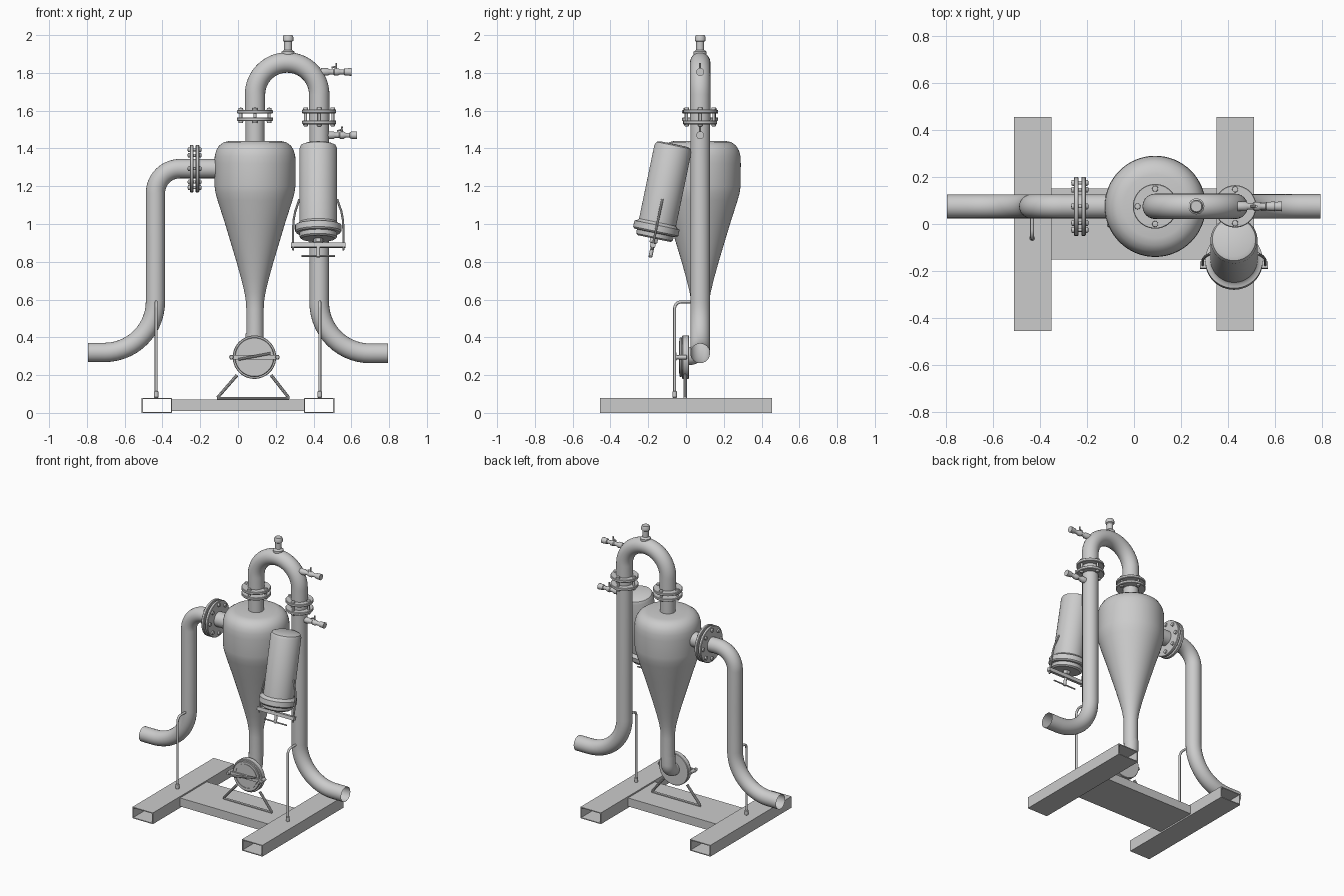
import bpy, bmesh
from math import sin, cos, pi, tan, radians
from mathutils import Matrix, Vector

if "Cube" in bpy.data.objects:
    bpy.data.objects.remove(bpy.data.objects["Cube"])

T = Matrix.Translation
AX_X = Matrix.Rotation(pi / 2, 4, 'Y')    # local z -> +x
AX_Y = Matrix.Rotation(pi / 2, 4, 'X')    # local z -> -y
PY = 0.075                                # shared depth of the pipework


def finish(ob):
    bpy.ops.object.select_all(action='DESELECT')
    ob.select_set(True)
    bpy.context.view_layer.objects.active = ob
    bpy.ops.object.shade_smooth_by_angle(angle=radians(35))
    return ob


def from_bm(name, bm):
    bmesh.ops.remove_doubles(bm, verts=bm.verts, dist=1e-5)
    bmesh.ops.recalc_face_normals(bm, faces=bm.faces)
    me = bpy.data.meshes.new(name)
    bm.to_mesh(me)
    bm.free()
    ob = bpy.data.objects.new(name, me)
    bpy.context.collection.objects.link(ob)
    return finish(ob)


def lathe(name, profile, mats, n=40):
    """Revolve (radius, height) points about local z, once per matrix."""
    bm = bmesh.new()
    for m in mats:
        rings = [[bm.verts.new(m @ Vector((r * cos(2 * pi * i / n), r * sin(2 * pi * i / n), z)))
                  for i in range(n)] for r, z in profile]
        for a, b, pa, pb in zip(rings, rings[1:], profile, profile[1:]):
            for i in range(n):
                j = (i + 1) % n
                vs = [a[i], a[j], b[j], b[i]]
                if pa[0] == 0:
                    vs = [a[i], b[j], b[i]]
                elif pb[0] == 0:
                    vs = [a[i], a[j], b[i]]
                bm.faces.new(vs)
    return from_bm(name, bm)


def disc(r, z0, z1, c=0.003):
    return [(0, z0), (r - c, z0), (r, z0 + c), (r, z1 - c), (r - c, z1), (0, z1)]


def fillet(pts, rad, steps=14):
    pts = [Vector(p) for p in pts]
    out = [pts[0]]
    for p0, p, p1 in zip(pts, pts[1:], pts[2:]):
        u, v = (p0 - p).normalized(), (p1 - p).normalized()
        half = u.angle(v) / 2
        c = p + (u + v).normalized() * rad / sin(half)
        a = (p + u * rad / tan(half) - c).normalized()
        b = (p + v * rad / tan(half) - c).normalized()
        out += [c + a.slerp(b, i / steps) * rad for i in range(steps + 1)]
    return out + [pts[-1]]


def tube(name, paths, r, caps=False, cyclic=False, res=10):
    cu = bpy.data.curves.new(name, 'CURVE')
    cu.dimensions = '3D'
    cu.twist_mode = 'MINIMUM'
    cu.bevel_depth, cu.bevel_resolution, cu.use_fill_caps = r, res, caps
    for path in paths:
        s = cu.splines.new('POLY')
        s.points.add(len(path) - 1)
        for q, p in zip(s.points, path):
            q.co = (*p, 1)
        s.use_cyclic_u = cyclic
    ob = bpy.data.objects.new(name, cu)
    bpy.context.collection.objects.link(ob)
    bpy.ops.object.select_all(action='DESELECT')
    ob.select_set(True)
    bpy.context.view_layer.objects.active = ob
    bpy.ops.object.convert(target='MESH')
    return finish(bpy.context.object)


def box(name, lo, hi, m=Matrix()):
    bm = bmesh.new()
    lo, hi = Vector(lo), Vector(hi)
    bmesh.ops.create_cube(bm, size=1, matrix=m @ T((lo + hi) / 2) @ Matrix.Diagonal((*(hi - lo), 1)))
    return from_bm(name, bm)


def channel(name, w, h, length, t, m):
    """Hollow rectangular beam along local y."""
    bm = bmesh.new()
    ring = [(-1, 0), (1, 0), (1, 1), (-1, 1)]
    rows = []
    for y in (-length / 2, length / 2):
        rows.append([bm.verts.new(m @ Vector((x * w / 2, y, z * h))) for x, z in ring])
        rows.append([bm.verts.new(m @ Vector((x * (w / 2 - t), y, t + z * (h - 2 * t)))) for x, z in ring])
    for a, b in ((0, 2), (2, 3), (3, 1), (1, 0)):
        for i in range(4):
            j = (i + 1) % 4
            bm.faces.new([rows[a][i], rows[a][j], rows[b][j], rows[b][i]])
    return from_bm(name, bm)


def flange(name, m, r, gap, thick, bolts, bolt_ring):
    """Pair of plates around the local origin with a ring of bolts."""
    h = gap / 2
    lathe(name + "_plates", disc(r, h, h + thick), [m, m @ Matrix.Rotation(pi, 4, 'X')], 48)
    e = h + thick
    prof = [(0, -e - .012), (.012, -e - .01), (.013, -e), (.008, -e), (.008, e),
            (.013, e), (.012, e + .01), (0, e + .012)]
    ms = [m @ Matrix.Rotation(2 * pi * i / bolts, 4, 'Z') @ T((bolt_ring, 0, 0)) for i in range(bolts)]
    lathe(name + "_bolts", prof, ms, 12)


# Base frame
for s, nm in ((-1, "left"), (1, "right")):
    channel(nm + "_base_beam", .16, .08, .91, .006, T((s * .43, 0, 0)))
channel("cross_beam", .30, .06, .70, .006, T((0, 0, .01)) @ Matrix.Rotation(pi / 2, 4, 'Z'))

# Cyclone body with neck
lathe("cyclone_body", [(.05, 1.56), (.05, 1.44), (.135, 1.44), (.165, 1.433), (.19, 1.415), (.205, 1.39),
      (.213, 1.36), (.215, 1.32), (.214, 1.2), (.209, 1.165), (.198, 1.125), (.158, 1.0), (.128, .9),
      (.098, .8), (.073, .71), (.056, .64), (.048, .59), (.046, .55), (.046, .40)], [T((.09, PY, 0))], 64)

# Pipework
tube("inlet_pipe", [fillet([(-.795, PY, .32), (-.437, PY, .32), (-.437, PY, .9)], .27)[:-1] +
     fillet([(-.437, PY, .9), (-.437, PY, 1.293), (-.06, PY, 1.293)], .13)], .051)
tube("outlet_pipe", [fillet([(.793, PY, .315), (.43, PY, .315), (.43, PY, 1.59)], .27)], .052)
arc = [(.26 - .17 * cos(pi * i / 32), PY, 1.685 + .17 * sin(pi * i / 32)) for i in range(33)]
tube("top_bend", [[(.09, PY, 1.59)] + arc + [(.43, PY, 1.55)]], .054)
tube("drain_elbow", [fillet([(.087, PY, .42), (.087, PY, .30), (.087, 0, .30)], .06)], .047)

# Flanged joints
flange("inlet_flange", T((-.23, PY, 1.293)) @ AX_X, .125, .012, .019, 8, .1)
flange("cyclone_flange", T((.09, PY, 1.575)), .095, .02, .019, 4, .075)
flange("outlet_flange", T((.43, PY, 1.567)), .09, .038, .02, 4, .072)

# Top plug
lathe("top_plug", [(.034, 1.895), (.034, 1.912), (.021, 1.922), (.021, 1.965), (.028, 1.97),
      (.028, 1.99), (.023, 2.0), (0, 2.0)], [T((.265, PY, 0))], 24)

# Sampling valves with lever
for nm, x, z in (("upper", .44, 1.805), ("lower", .47, 1.47)):
    m = T((x, PY, z)) @ AX_X
    lathe(nm + "_valve", [(.02, 0), (.02, .035), (.014, .045), (.014, .065), (.019, .07), (.019, .09),
          (.013, .1), (.013, .12), (.018, .123), (.021, .16), (0, .16)], [m], 20)
    tube(nm + "_valve_lever", [[(x + .08, PY, z), (x + .08, PY, z + .03)],
         [(x + .055, PY, z + .022), (x + .08, PY, z + .03), (x + .08, PY, z + .047)]], .005, True, res=2)

# Tilted canister
C = T((.425, -.065, 1.42)) @ Matrix.Rotation(-.205, 4, 'X')
lathe("canister_body", [(0, .004), (.075, .003), (.092, -.004), (.1, -.022), (.1, -.42), (.108, -.43),
      (.122, -.435), (.122, -.468), (.115, -.476), (.1, -.478), (.098, -.5), (.088, -.508), (0, -.508)], [C], 48)
lathe("canister_screw", disc(.01, -.61, -.5), [C], 16)
lathe("canister_screw_nut", disc(.024, -.532, -.505), [C], 6)
tube("canister_tee_handle", [[C @ Vector((s * .088, 0, -.602)) for s in (-1, 1)]], .005, True, res=3)
box("canister_clamp_bar", (-.145, -.014, -.555), (.145, .014, -.532), C)
rods = [[C @ Vector((s * a, 0, b)) for a, b in ((.1, -.295), (.108, -.32), (.122, -.36), (.131, -.41),
        (.133, -.46), (.133, -.57))] for s in (-1, 1)]
tube("canister_clamp_rods", rods, .006, True, res=3)

# Drain housing with door and latch
D = T((.087, 0, .295)) @ AX_Y
lathe("drain_housing", disc(.115, -.016, .02), [D], 48)
lathe("drain_door", disc(.104, .02, .034), [D], 48)
lathe("drain_door_ring", [(.08, .034), (.08, .038), (.086, .038), (.086, .034)], [D], 48)
box("drain_latch_bar", (-.13, -.012, .036), (.13, .012, .048), D)
tube("drain_latch_lever", [[D @ Vector((-.085, -.012, .056)), D @ Vector((.085, .02, .056))]], .007, True, res=3)
lathe("drain_latch_pins", disc(.012, -.005, .068), [D @ T((s * .122, 0, 0)) for s in (-1, 1)], 12)

# Rod stand under the drain housing
tube("drain_stand", [[(-.005, -.005, .2), (-.105, -.005, .085), (-.105, -.005, .078), (.265, -.005, .078),
     (.265, -.005, .085), (.175, -.005, .2)]], .009, True, res=3)

# Pipe support rods with feet
for s, nm in ((-1, "left"), (1, "right")):
    tube(nm + "_support_rod", [fillet([(s * .433, -.06, .08), (s * .433, -.06, .588),
         (s * .433, .04, .588)], .035, 8)], .008, True, res=4)
    lathe(nm + "_support_foot", disc(.012, .08, .115), [T((s * .433, -.06, 0))], 12)
